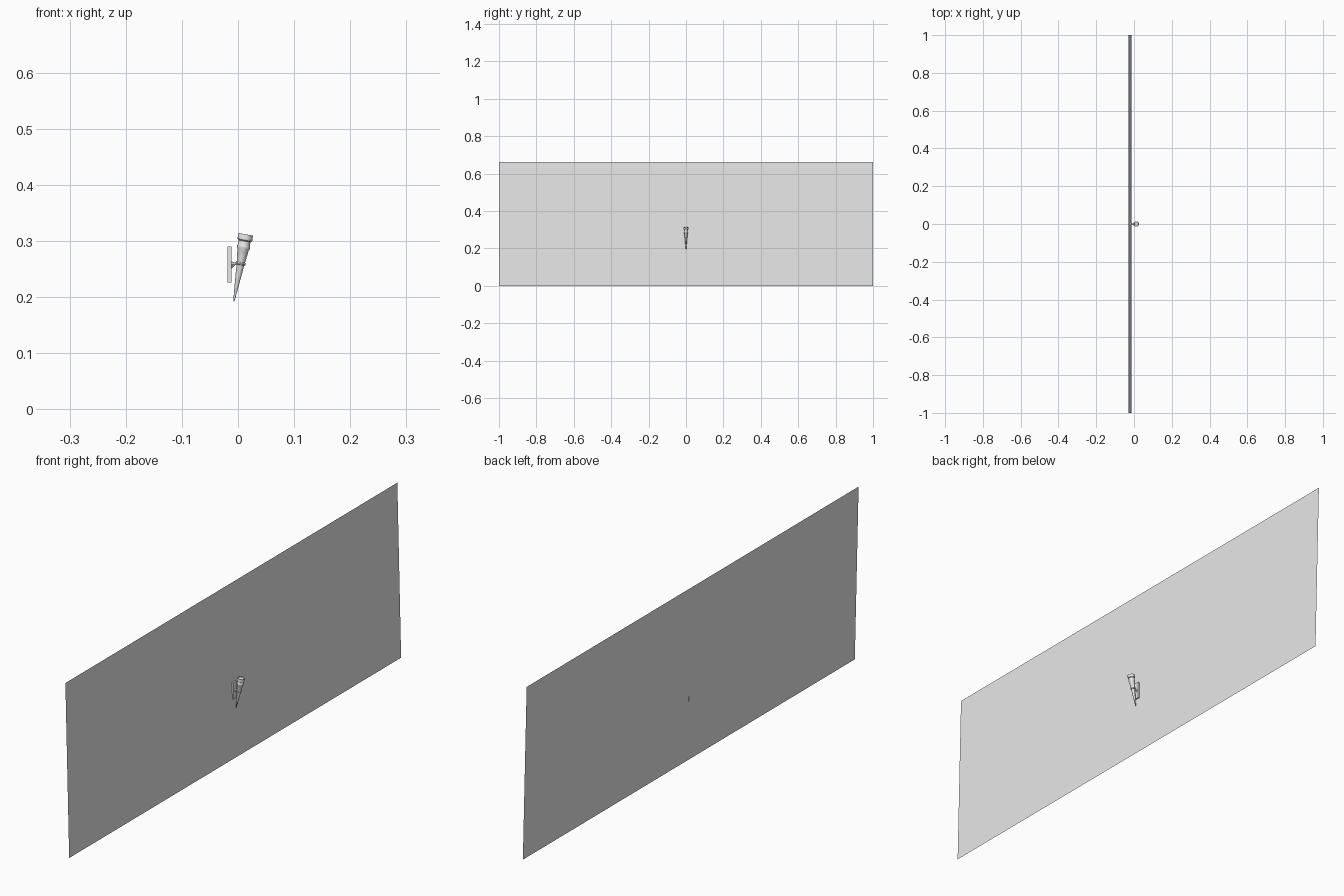
import bpy, bmesh, math
from mathutils import Vector, Matrix

if "Cube" in bpy.data.objects:
    bpy.data.objects.remove(bpy.data.objects["Cube"])

grey = bpy.data.materials.new("plain grey")
grey.diffuse_color = (0.8, 0.8, 0.8, 1)
grey.use_nodes = True
grey.node_tree.nodes["Principled BSDF"].inputs["Base Color"].default_value = grey.diffuse_color


def make(name, bm, smooth=False):
    me = bpy.data.meshes.new(name)
    bm.to_mesh(me)
    bm.free()
    ob = bpy.data.objects.new(name, me)
    bpy.context.collection.objects.link(ob)
    me.materials.append(grey)
    if smooth:
        bpy.ops.object.select_all(action='DESELECT')
        ob.select_set(True)
        bpy.context.view_layer.objects.active = ob
        bpy.ops.object.shade_smooth_by_angle(angle=math.radians(35))
    return ob


def lathe(name, profile, start, direction, n=16):
    """Turn (radius, distance) points around an axis, closing both ends."""
    bm = bmesh.new()
    rings = [[bm.verts.new((r * math.cos(2 * math.pi * i / n),
                            r * math.sin(2 * math.pi * i / n), d))
              for i in range(n)] for r, d in profile]
    for a, b in zip(rings, rings[1:]):
        for i in range(n):
            j = (i + 1) % n
            bm.faces.new((a[i], a[j], b[j], b[i]))
    bm.faces.new(rings[0][::-1])
    bm.faces.new(rings[-1])
    rot = Vector((0, 0, 1)).rotation_difference(Vector(direction)).to_matrix().to_4x4()
    bm.transform(Matrix.Translation(start) @ rot)
    return make(name, bm, True)


# Wall: a single sheet leaning slightly back
bm = bmesh.new()
bm.faces.new([bm.verts.new(p) for p in
              ((-0.012, -1, 0), (-0.012, 1, 0), (-0.028, 1, 0.663), (-0.028, -1, 0.663))])
make("wall", bm)

# Torch: tapered handle, collar ring, swollen neck and cap with a shallow bowl
tip = Vector((-0.0075, 0, 0.1925))
axis = Vector((0.0215, 0, 0.1195)).normalized()
lathe("torch_handle", [(0.0008, 0), (0.0018, 0.006), (0.0025, 0.018), (0.0029, 0.019),
                       (0.0069, 0.066), (0.0102, 0.094), (0.0118, 0.097), (0.0118, 0.100),
                       (0.0104, 0.103), (0.0108, 0.112)], tip, axis)
lathe("torch_collar", [(0.006, 0.0655), (0.0085, 0.0665), (0.0092, 0.0685),
                       (0.0085, 0.0705), (0.006, 0.0715)], tip, axis)
lathe("torch_cap", [(0.0105, 0.109), (0.0130, 0.111), (0.0136, 0.114), (0.0128, 0.117),
                    (0.0130, 0.1215), (0.0105, 0.1215), (0.0098, 0.118)], tip, axis)

# Back plate fixed to the wall
bm = bmesh.new()
bmesh.ops.create_cube(bm, size=1, matrix=Matrix.Translation((-0.0153, 0, 0.258))
                      @ Matrix.Diagonal((0.0066, 0.018, 0.064, 1)))
make("back_plate", bm)

# Arm and brace joining the plate to the collar
lathe("arm", [(0.0042, 0), (0.0028, 0.003), (0.0018, 0.006), (0.0018, 0.011)],
      Vector((-0.0122, 0, 0.260)), (1, 0, 0.02), 12)
lathe("brace", [(0.0014, 0), (0.0014, 0.012)],
      Vector((-0.0125, 0, 0.252)), (0.7, 0, 0.7), 8)
